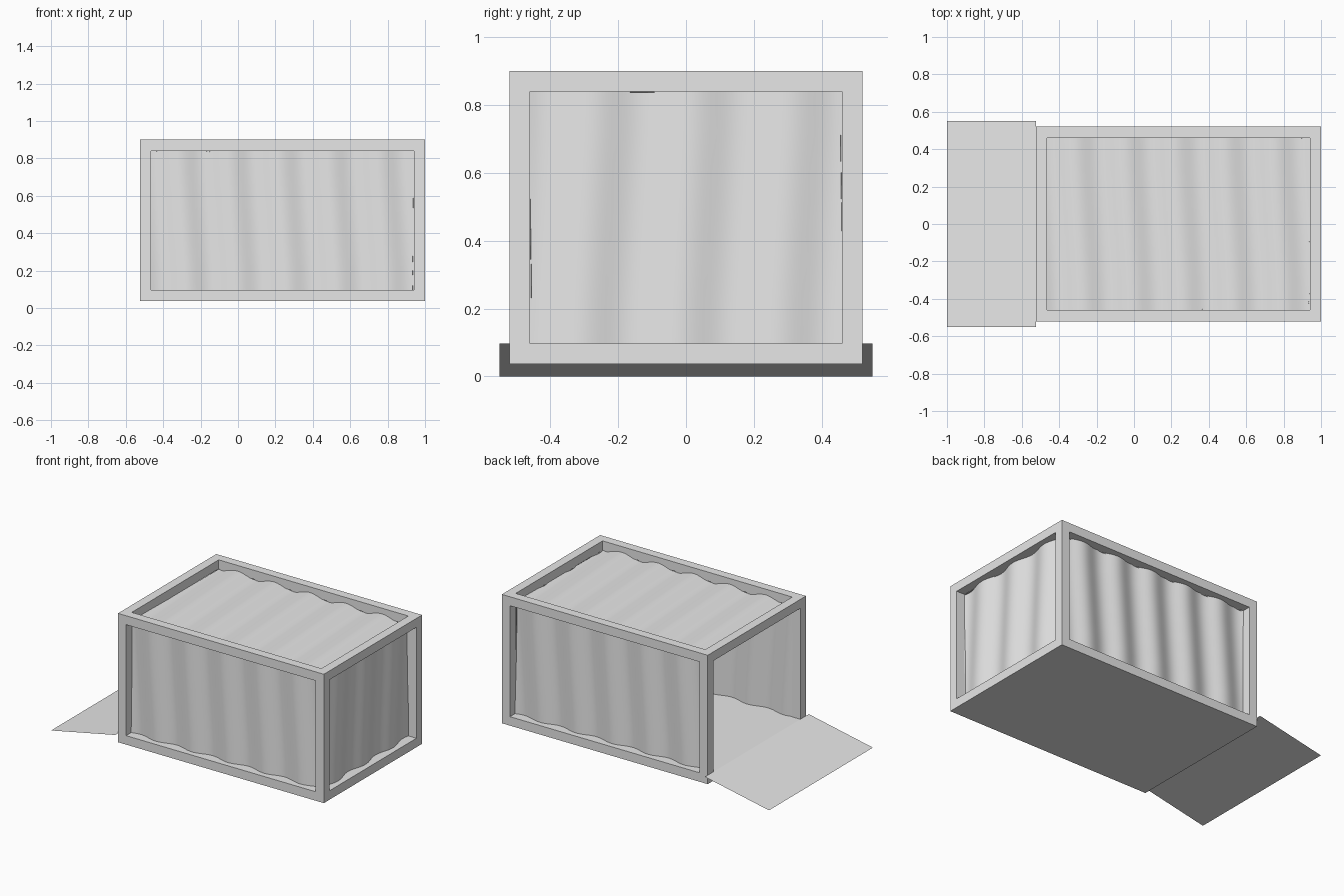
import bpy, bmesh, math
from mathutils import Vector

default = bpy.data.objects.get("Cube")
if default:
    bpy.data.objects.remove(default, do_unlink=True)

grey = bpy.data.materials.new("light_grey")
grey.use_nodes = True
grey.diffuse_color = (0.8, 0.8, 0.8, 1)
grey.node_tree.nodes["Principled BSDF"].inputs["Base Color"].default_value = (0.8, 0.8, 0.8, 1)

BEAM = 0.06
X0, X1, Y, Z0, Z1 = -0.525, 1.0, 0.52, 0.037, 0.90
CENTRE = Vector(((X0 + X1) / 2, 0, (Z0 + Z1) / 2))
HALF = Vector(((X1 - X0) / 2, Y, (Z1 - Z0) / 2))


def add_object(name, bm, smooth=False):
    mesh = bpy.data.meshes.new(name)
    bm.to_mesh(mesh)
    bm.free()
    mesh.materials.append(grey)
    for poly in mesh.polygons:
        poly.use_smooth = smooth
    obj = bpy.data.objects.new(name, mesh)
    bpy.context.collection.objects.link(obj)
    return obj


# Frame and floor: a 3x3x3 cell block keeping the edge beams and bottom slab
def solid(cell):
    if any(c not in (0, 1, 2) for c in cell):
        return False
    return cell[2] == 0 or sum(c != 1 for c in cell) >= 2


cuts = [(lo, lo + BEAM, hi - BEAM, hi) for lo, hi in ((X0, X1), (-Y, Y), (Z0, Z1))]
bm = bmesh.new()
for cell in [(i, j, k) for i in range(3) for j in range(3) for k in range(3)]:
    if not solid(cell):
        continue
    for axis in range(3):
        for side in (0, 1):
            neighbour = list(cell)
            neighbour[axis] += 1 if side else -1
            if solid(neighbour):
                continue
            a, b = (axis + 1) % 3, (axis + 2) % 3
            verts = []
            for da, db in ((0, 0), (1, 0), (1, 1), (0, 1)):
                p = [0, 0, 0]
                p[axis] = cuts[axis][cell[axis] + side]
                p[a] = cuts[a][cell[a] + da]
                p[b] = cuts[b][cell[b] + db]
                verts.append(bm.verts.new(p))
            bm.faces.new(verts if side else verts[::-1])
bmesh.ops.remove_doubles(bm, verts=bm.verts, dist=0.0001)
add_object("frame_and_floor", bm)


# Corrugated panels set back inside the frame openings
def corrugated_panel(name, u, v, period, shift, lean, depth=0.052, wave=0.014):
    u, v = Vector(u), Vector(v)
    n = u.cross(v)

    def reach(d):
        return sum(abs(d[i]) * HALF[i] for i in range(3))

    half_u, half_v = reach(u) - BEAM + 0.004, reach(v) - BEAM + 0.004
    cols, rows = round(half_u * 2 / period * 14), 6
    bm = bmesh.new()
    grid = []
    for r in range(rows + 1):
        b = half_v * (2 * r / rows - 1)
        line = []
        for c in range(cols + 1):
            a = half_u * (2 * c / cols - 1)
            ripple = -wave * math.sin(math.tau * (a + shift + lean * b) / period)
            line.append(bm.verts.new(CENTRE + u * a + v * b + n * (reach(n) - depth + ripple)))
        grid.append(line)
    for r in range(rows):
        for c in range(cols):
            bm.faces.new((grid[r][c], grid[r][c + 1], grid[r + 1][c + 1], grid[r + 1][c]))
    add_object(name, bm, smooth=True)


corrugated_panel("front_panel", (1, 0, 0), (0, 0, 1), 0.267, 0.467, 0.07)
corrugated_panel("back_panel", (-1, 0, 0), (0, 0, 1), 0.267, 0.467, 0.07)
corrugated_panel("roof_panel", (1, 0, 0), (0, 1, 0), 0.267, 0.467, 0.06)
corrugated_panel("end_panel", (0, 1, 0), (0, 0, 1), 0.29, 0.22, -0.06)

# Loading ramp: a single sloping sheet at the open end
bm = bmesh.new()
top = Z0 + BEAM
corners = ((-1, -0.55, 0), (X0, -0.55, top), (X0, 0.55, top), (-1, 0.55, 0))
bm.faces.new([bm.verts.new(p) for p in corners])
add_object("ramp", bm)
